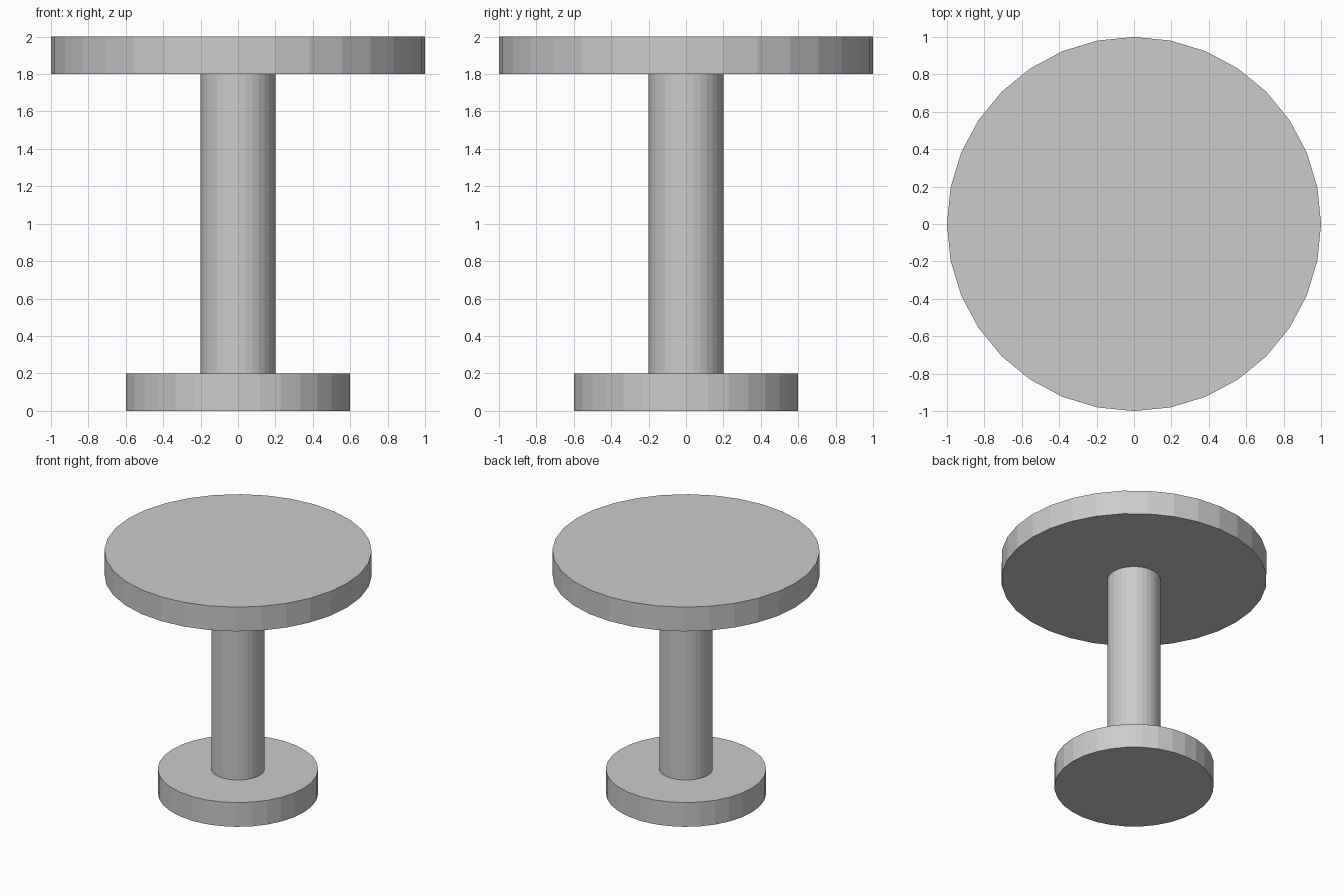
import bpy

if "Cube" in bpy.data.objects:
    bpy.data.objects.remove(bpy.data.objects["Cube"])


def disc(name, radius, z0, z1):
    """Upright 32-sided flat-shaded cylinder between two heights."""
    bpy.ops.mesh.primitive_cylinder_add(
        vertices=32, radius=radius, depth=z1 - z0, location=(0, 0, (z0 + z1) / 2))
    bpy.context.object.name = name


# Round foot, central column and round top
disc("base", 0.6, 0.0, 0.2)
disc("column", 0.2, 0.2, 1.8)
disc("table_top", 1.0, 1.8, 2.0)
